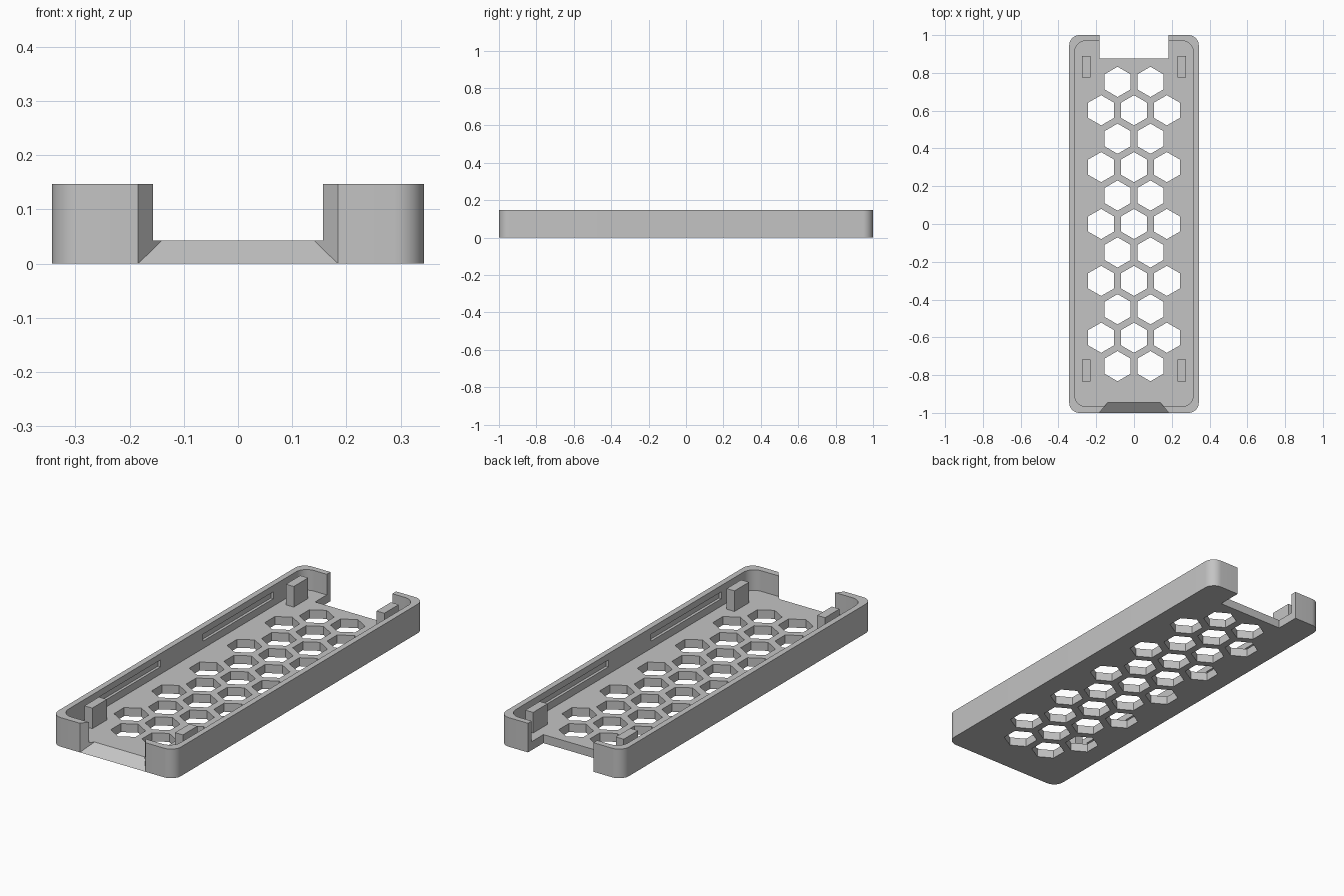
import bpy, bmesh
from math import cos, sin, pi, radians
from mathutils import Vector

if "Cube" in bpy.data.objects:
    bpy.data.objects.remove(bpy.data.objects["Cube"])

HALF_X, HALF_Y, TOP, FLOOR = 0.343, 1.0, 0.147, 0.043

grey = bpy.data.materials.new("plain grey")
grey.use_nodes = True
colour = (0.55, 0.55, 0.55, 1)
grey.diffuse_color = colour
grey.node_tree.nodes["Principled BSDF"].inputs["Base Color"].default_value = colour


def finish(bm, name):
    bmesh.ops.recalc_face_normals(bm, faces=bm.faces)
    mesh = bpy.data.meshes.new(name)
    bm.to_mesh(mesh)
    bm.free()
    mesh.materials.append(grey)
    ob = bpy.data.objects.new(name, mesh)
    bpy.context.collection.objects.link(ob)
    return ob


def prism(bm, outline, z0, z1):
    face = bm.faces.new([bm.verts.new((x, y, z0)) for x, y in outline])
    ext = bmesh.ops.extrude_face_region(bm, geom=[face])
    verts = [v for v in ext["geom"] if isinstance(v, bmesh.types.BMVert)]
    bmesh.ops.translate(bm, verts=verts, vec=(0, 0, z1 - z0))


def box(bm, x0, x1, y0, y1, z0, z1):
    prism(bm, [(x0, y0), (x1, y0), (x1, y1), (x0, y1)], z0, z1)


def rounded(hx, y0, y1, r, steps=10):
    centres = [(hx - r, y1 - r), (r - hx, y1 - r), (r - hx, y0 + r), (hx - r, y0 + r)]
    return [(cx + r * cos(a), cy + r * sin(a))
            for q, (cx, cy) in enumerate(centres)
            for a in [(q + i / steps) * pi / 2 for i in range(steps + 1)]]


def cut(target, bm, name):
    cutter = finish(bm, name)
    mod = target.modifiers.new(name, 'BOOLEAN')
    mod.operation, mod.solver, mod.object = 'DIFFERENCE', 'EXACT', cutter
    bpy.context.view_layer.objects.active = target
    bpy.ops.object.modifier_apply(modifier=name)
    bpy.data.objects.remove(cutter)


# Tray body with rounded corners
bm = bmesh.new()
prism(bm, rounded(HALF_X, -HALF_Y, HALF_Y, 0.055), 0, TOP)
tray = finish(bm, "tray")

# Hollow interior
bm = bmesh.new()
prism(bm, rounded(0.314, -0.966, 0.97, 0.06), FLOOR, 0.3)
cut(tray, bm, "interior_cutter")

# Honeycomb of vent holes: rows of three and two alternate
bm = bmesh.new()
for row in range(-5, 6):
    for x in ((-1, 0, 1) if row % 2 == 0 else (-0.5, 0.5)):
        prism(bm, [(x * 0.174 + 0.08 * cos(pi / 6 + k * pi / 3),
                    row * 0.1505 + 0.08 * sin(pi / 6 + k * pi / 3)) for k in range(6)], -0.1, 0.1)
cut(tray, bm, "vent_cutter")

# Square opening through the back wall and floor
bm = bmesh.new()
box(bm, -0.183, 0.183, 0.877, 1.2, -0.1, 0.3)
cut(tray, bm, "back_opening_cutter")

# Front opening with flared cheeks and a sloping sill
bm = bmesh.new()
for s in (-1, 1):
    for x, y, z in ((0.14, -0.945, FLOOR), (0.228, -1.055, -FLOOR)):
        bm.verts.new((s * x, y, z))
        bm.verts.new((s * x, y, 0.3))
bmesh.ops.convex_hull(bm, input=bm.verts)
cut(tray, bm, "front_opening_cutter")

# Long grooves on the inside of both side walls
bm = bmesh.new()
for s in (-1, 1):
    for y in (-0.45, 0.45):
        x0, x1 = sorted((s * 0.29, s * 0.328))
        box(bm, x0, x1, y - 0.28, y + 0.28, 0.08, 0.115)
cut(tray, bm, "groove_cutter")

bpy.ops.object.select_all(action='DESELECT')
tray.select_set(True)
bpy.context.view_layer.objects.active = tray
bpy.ops.object.shade_smooth_by_angle(angle=radians(30))

# Four support posts
for side, s in (("left", 1), ("right", -1)):
    for end, y0, y1 in (("front", -0.833, -0.717), ("back", 0.775, 0.89)):
        bm = bmesh.new()
        x0, x1 = sorted((s * 0.231, s * 0.275))
        box(bm, x0, x1, y0, y1, FLOOR - 0.01, TOP)
        finish(bm, f"{end}_{side}_post")
